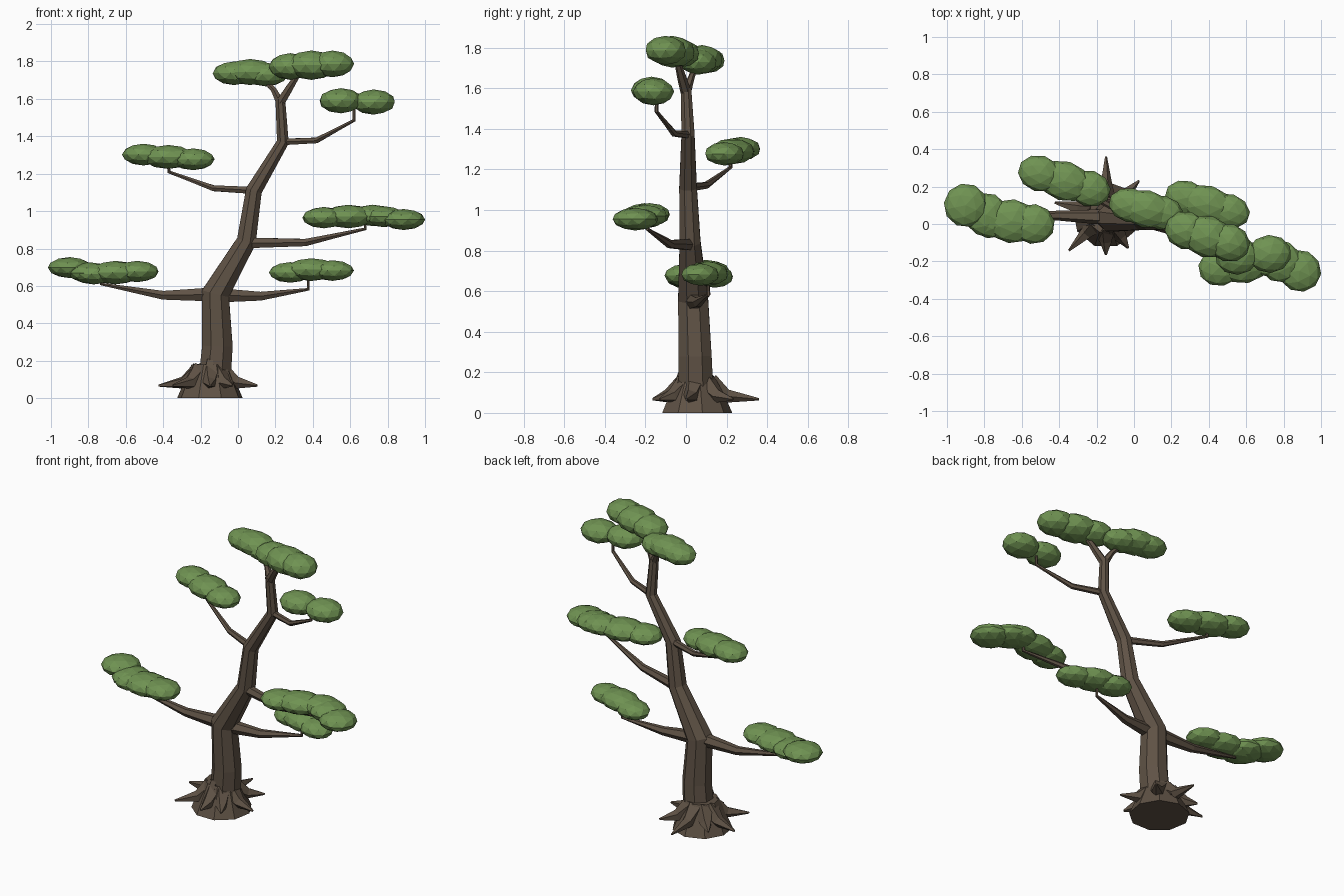
import bpy, bmesh, math, random
from mathutils import Vector, Matrix

if "Cube" in bpy.data.objects:
    bpy.data.objects.remove(bpy.data.objects["Cube"])

random.seed(4)


def material(name, rgb):
    m = bpy.data.materials.new(name)
    m.diffuse_color = (*rgb, 1)
    m.use_nodes = True
    m.node_tree.nodes["Principled BSDF"].inputs["Base Color"].default_value = m.diffuse_color
    return m


BARK = material("bark", (0.115, 0.085, 0.06))
LEAF = material("leaf", (0.16, 0.29, 0.085))
Y = Vector((0, 1, 0))
Z = Vector((0, 0, 1))


def finish(bm, name, mat):
    bmesh.ops.recalc_face_normals(bm, faces=bm.faces)
    me = bpy.data.meshes.new(name)
    bm.to_mesh(me)
    bm.free()
    me.materials.append(mat)
    ob = bpy.data.objects.new(name, me)
    bpy.context.collection.objects.link(ob)
    return ob


def tube(bm, pts, radii, sides, up=Y):
    """Faceted tapering tube through points."""
    pts = [Vector(p) for p in pts]
    rings = []
    for i, p in enumerate(pts):
        a = (p - pts[i - 1]).normalized() if i else Vector()
        b = (pts[i + 1] - p).normalized() if i < len(pts) - 1 else Vector()
        t = (a + b).normalized()
        u = up.cross(t).normalized()
        v = t.cross(u)
        angles = [2 * math.pi * (j + 0.5) / sides for j in range(sides)]
        rings.append([bm.verts.new(p + radii[i] * (u * math.cos(k) + v * math.sin(k))) for k in angles])
    for r, s in zip(rings, rings[1:]):
        for j in range(sides):
            n = (j + 1) % sides
            bm.faces.new((r[j], r[n], s[n], s[j]))
    bm.faces.new(rings[0])
    bm.faces.new(rings[-1])


def branch(name, radius, start, bend, end):
    """Tapering branch that ends in a short upright twig inside its pad."""
    bm = bmesh.new()
    tip = Vector(end) + Z * .06
    tube(bm, [start, bend, end, tip], [radius, radius * .4 + .009, .010, .008], 6)
    finish(bm, name, BARK)


def pad(name, start, end, width, height, count=3, dip=0.0):
    """Foliage cloud: flattened low-poly blobs in a row, fuller in the middle."""
    a, b = Vector(start), Vector(end)
    yaw = Matrix.Rotation(math.atan2(b.y - a.y, b.x - a.x), 4, 'Z')
    bm = bmesh.new()
    for i in range(count):
        t = i / (count - 1)
        mid = math.sin(math.pi * t)
        size = Matrix.Diagonal((.115 + .025 * mid, width * (1 + .1 * mid), height * (1 + .1 * mid), 1))
        bmesh.ops.create_icosphere(bm, subdivisions=2, radius=1.02, matrix=Matrix.Translation(
            a.lerp(b, t) - Z * dip * mid) @ yaw @ size)
    finish(bm, name, LEAF)


# Trunk with a forked top
bm = bmesh.new()
tube(bm, [(-.13, .05, .04), (-.11, .045, .28), (-.12, .035, .56), (.045, .02, .84),
          (.085, .01, 1.11), (.24, .01, 1.37), (.226, 0, 1.6)],
     [.095, .088, .08, .056, .047, .035, .028], 8)
fork = (.226, 0, 1.58)
tube(bm, [fork, (.27, -.02, 1.65), (.34, -.05, 1.76)], [.027, .023, .013], 6)
tube(bm, [fork, (.19, .025, 1.65), (.1, .06, 1.74)], [.025, .017, .01], 6)
finish(bm, "trunk", BARK)

# Root flare: tapered base, pointed roots and short ridges up the trunk
bm = bmesh.new()
bmesh.ops.create_cone(bm, cap_ends=True, segments=9, radius1=.178, radius2=.10, depth=.18,
                      matrix=Matrix.Translation((-.15, .05, .09)))
C = Vector((-.15, .055, 0))
for i, reach in enumerate([.26, .25, .305, .22, .28, .28, .22, .22]):
    angle = math.radians(45 * i - (12 if i in (0, 4, 7) else 0))
    n = Vector((math.cos(angle), math.sin(angle), 0))
    tube(bm, [C + n * .06 + Z * .14, C + n * .145 + Z * .082, C + n * reach + Z * .067],
         [.06, .036, .006], 5, Z)
    tube(bm, [C + n * .11 + Z * .06, C + n * .075 + Z * random.uniform(.15, .21)], [.045, .022], 4)
finish(bm, "root_flare", BARK)

# Branches
branch("branch_low_left", .045, (-.1, .035, .555), (-.4, .045, .55), (-.73, .04, .61))
branch("branch_low_right", .045, (-.12, .03, .55), (.12, .06, .545), (.375, .11, .582))
branch("branch_mid_right", .033, (.04, .02, .83), (.36, -.08, .832), (.68, -.19, .905))
branch("branch_mid_left", .022, (.09, .01, 1.11), (-.13, .1, 1.122), (-.37, .22, 1.21))
branch("branch_high_right", .020, (.24, .01, 1.37), (.42, -.06, 1.378), (.62, -.145, 1.485))

# Foliage pads
pad("foliage_low_left_outer", (-.9, .1, .698), (-.79, .05, .67), .115, .055, 2)
pad("foliage_low_left", (-.77, .03, .665), (-.54, .0, .677), .105, .056)
pad("foliage_low_right", (.28, .14, .672), (.505, .07, .682), .09, .054, 3, -.01)
pad("foliage_mid_right", (.46, -.23, .965), (.72, -.18, .977), .1, .056)
pad("foliage_mid_right_outer", (.78, -.2, .97), (.885, -.25, .955), .11, .055, 2)
pad("foliage_mid_left", (-.505, .27, 1.302), (-.24, .19, 1.277), .095, .057)
pad("foliage_high_right", (.55, -.17, 1.59), (.725, -.16, 1.583), .1, .066, 2)
pad("foliage_top_left", (-.02, .1, 1.737), (.15, .06, 1.73), .09, .062, 3, -.01)
pad("foliage_top_right", (.28, -.035, 1.773), (.505, -.1, 1.787), .1, .07)
